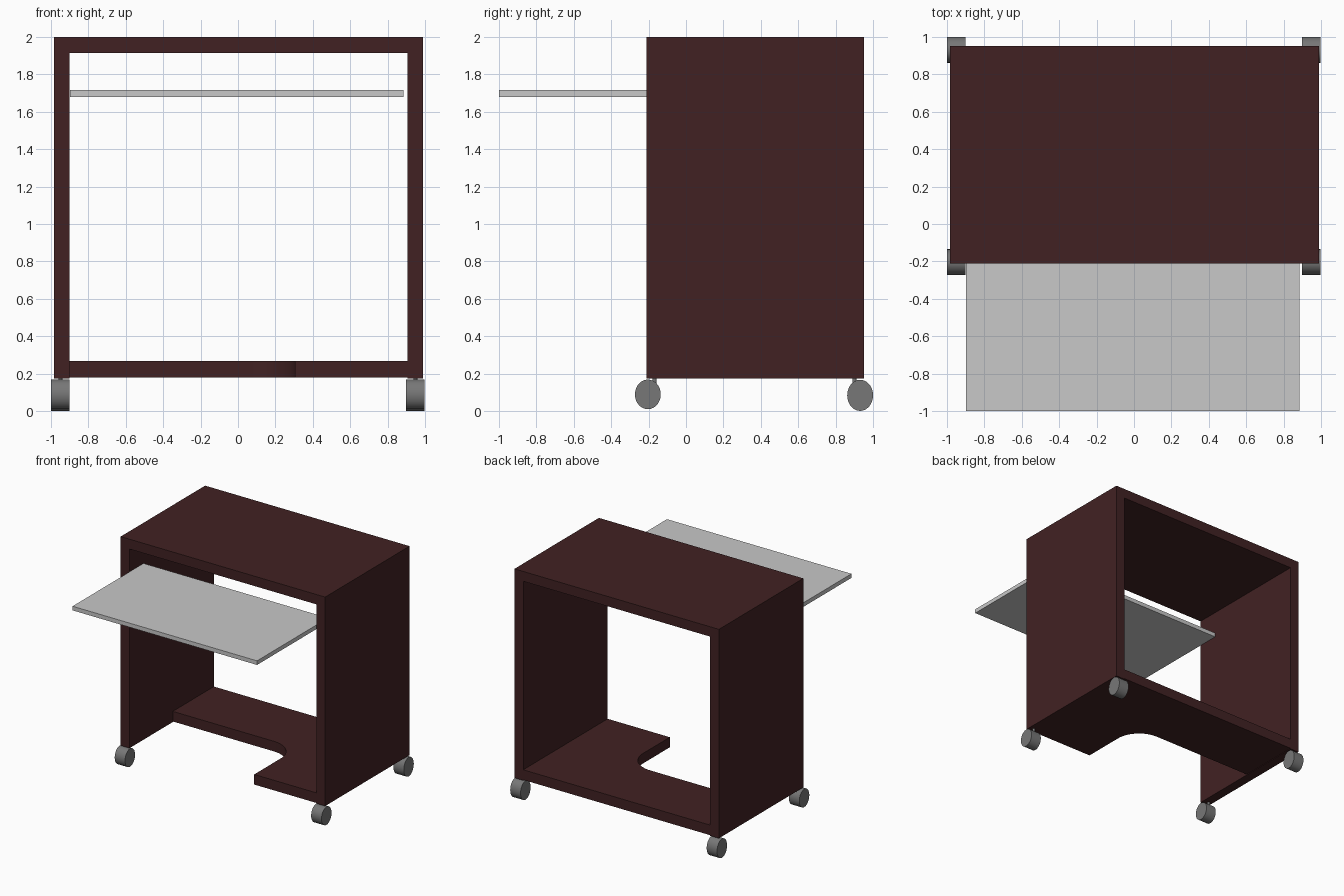
import bpy, bmesh, math

if "Cube" in bpy.data.objects:
    bpy.data.objects.remove(bpy.data.objects["Cube"])


def material(name, rgb):
    m = bpy.data.materials.new(name)
    m.diffuse_color = (*rgb, 1.0)
    m.use_nodes = True
    m.node_tree.nodes["Principled BSDF"].inputs["Base Color"].default_value = m.diffuse_color
    return m


WOOD = material("dark_red_wood", (0.053, 0.0155, 0.0165))
TRAY = material("light_grey", (0.58, 0.58, 0.58))
METAL = material("caster_grey", (0.185, 0.185, 0.185))


def finish(bm, name, mat, smooth=False):
    bmesh.ops.recalc_face_normals(bm, faces=bm.faces[:])
    me = bpy.data.meshes.new(name)
    bm.to_mesh(me)
    bm.free()
    me.materials.append(mat)
    ob = bpy.data.objects.new(name, me)
    bpy.context.collection.objects.link(ob)
    if smooth:
        bpy.ops.object.select_all(action='DESELECT')
        ob.select_set(True)
        bpy.context.view_layer.objects.active = ob
        bpy.ops.object.shade_smooth_by_angle(angle=math.radians(35))
    return ob


def slab(name, outline, z0, z1, mat, smooth=False):
    """Extrude an xy outline from z0 up to z1."""
    bm = bmesh.new()
    face = bm.faces.new([bm.verts.new((x, y, z0)) for x, y in outline])
    ext = bmesh.ops.extrude_face_region(bm, geom=[face])
    up = [v for v in ext["geom"] if isinstance(v, bmesh.types.BMVert)]
    bmesh.ops.translate(bm, verts=up, vec=(0, 0, z1 - z0))
    return finish(bm, name, mat, smooth)


def box(name, x0, x1, y0, y1, z0, z1, mat):
    return slab(name, [(x0, y0), (x1, y0), (x1, y1), (x0, y1)], z0, z1, mat)


def cylinder(name, r, depth, loc, mat, axis='Z', scale_z=1.0, sides=48):
    bm = bmesh.new()
    bmesh.ops.create_cone(bm, cap_ends=True, segments=sides,
                          radius1=r, radius2=r, depth=depth)
    for v in bm.verts:
        x, y, z = v.co
        if axis == 'X':
            x, y, z = z, y, -x * scale_z
        v.co = (x + loc[0], y + loc[1], z + loc[2])
    return finish(bm, name, mat, True)


Y0, Y1 = -0.212, 0.953

# Carcass: desktop and two side panels
box("desktop", -0.985, 0.99, Y0, Y1, 1.914, 2.0, WOOD)
box("left_side_panel", -0.985, -0.9, Y0, Y1, 0.175, 1.914, WOOD)
box("right_side_panel", 0.905, 0.99, Y0, Y1, 0.175, 1.914, WOOD)

# L-shaped bottom shelf with a rounded inner corner
R, CX, CY = 0.23, 0.305, 0.386
arc = [(CX - R + R * math.cos(a), CY - R + R * math.sin(a))
       for a in (math.pi / 2 * i / 16 for i in range(17))]
slab("bottom_shelf",
     [(CX, Y0)] + arc + [(-0.9, CY), (-0.9, Y1), (0.905, Y1), (0.905, Y0)],
     0.18, 0.268, WOOD, True)

# Sliding keyboard tray
box("keyboard_tray", -0.898, 0.884, -1.0, -0.02, 1.68, 1.716, TRAY)

# Casters: wheel and stem at each corner
for side, x in (("left", -0.95), ("right", 0.948)):
    for end, wy, wz, sy in (("front", -0.204, 0.089, -0.168),
                            ("back", 0.931, 0.084, 0.9)):
        cylinder(f"{end}_{side}_wheel", 0.069, 0.1, (x, wy, wz), METAL,
                 'X', 0.079 / 0.069 if end == "front" else 0.083 / 0.069)
        cylinder(f"{end}_{side}_stem", 0.011, 0.07, (x, sy, 0.145), METAL, sides=16)
